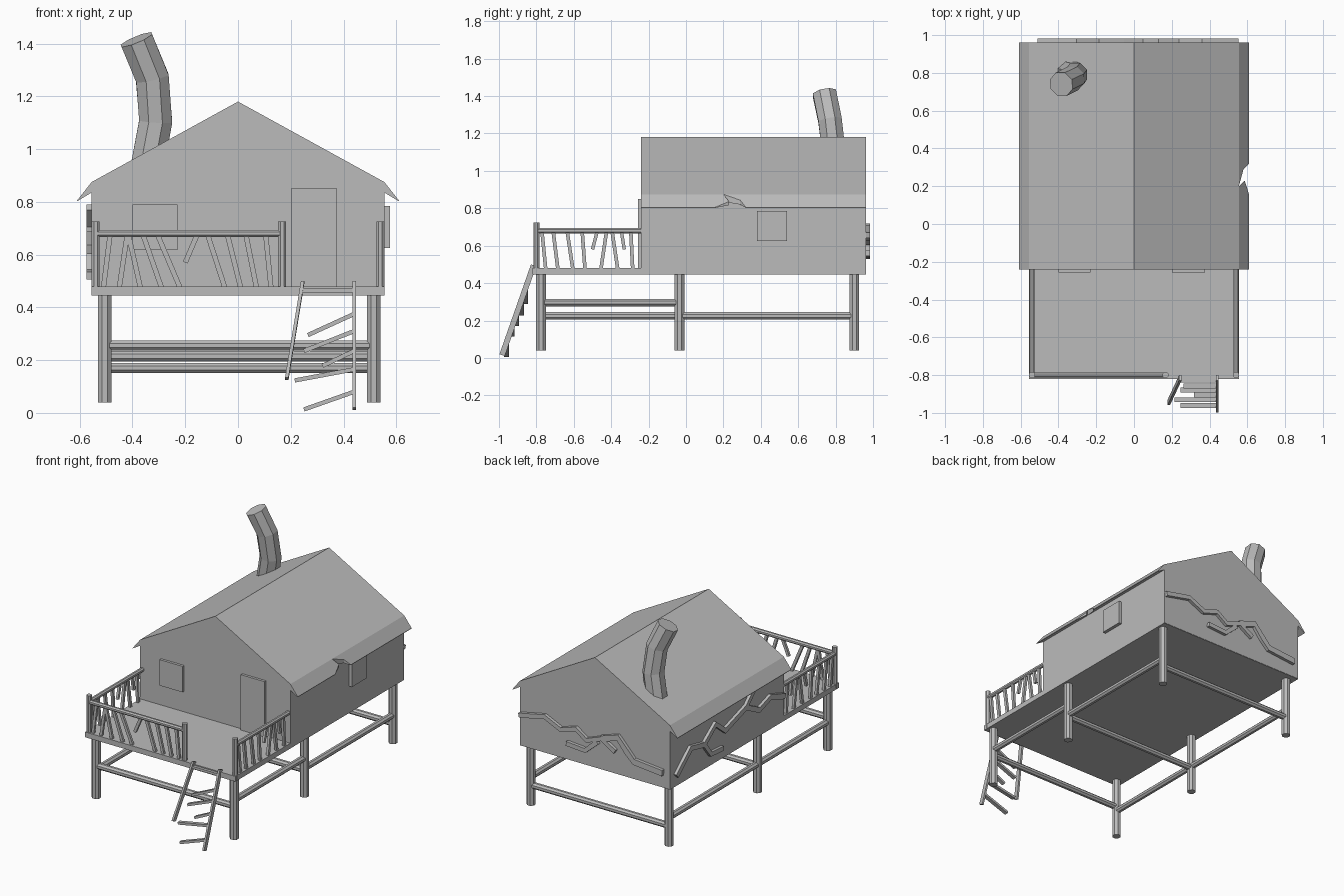
import bpy, bmesh, math
from mathutils import Vector

if "Cube" in bpy.data.objects:
    bpy.data.objects.remove(bpy.data.objects["Cube"])

GREY = bpy.data.materials.new("weathered grey")
GREY.diffuse_color = (0.5, 0.5, 0.5, 1)
GREY.use_nodes = True
GREY.node_tree.nodes["Principled BSDF"].inputs["Base Color"].default_value = GREY.diffuse_color


def finish(name, bm):
    bmesh.ops.recalc_face_normals(bm, faces=bm.faces)
    me = bpy.data.meshes.new(name)
    bm.to_mesh(me)
    bm.free()
    me.materials.append(GREY)
    ob = bpy.data.objects.new(name, me)
    bpy.context.collection.objects.link(ob)
    return ob


def loft(bm, rings):
    """Closed solid through a list of equal-length rings."""
    rs = [[bm.verts.new(p) for p in r] for r in rings]
    n = len(rs[0])
    for a, b in zip(rs, rs[1:]):
        for i in range(n):
            bm.faces.new((a[i], a[(i + 1) % n], b[(i + 1) % n], b[i]))
    bm.faces.new(rs[0][::-1])
    bm.faces.new(rs[-1])


def box(name, lo, hi):
    bm = bmesh.new()
    loft(bm, [[(lo[0], lo[1], z), (hi[0], lo[1], z), (hi[0], hi[1], z), (lo[0], hi[1], z)]
              for z in (lo[2], hi[2])])
    return finish(name, bm)


def tube(bm, path, r, n=8):
    path = [Vector(p) for p in path]
    rings = []
    for i, p in enumerate(path):
        t = (path[min(i + 1, len(path) - 1)] - path[max(i - 1, 0)]).normalized()
        ref = Vector((0, 1, 0)) if abs(t.y) < 0.9 else Vector((1, 0, 0))
        u = (ref - t * ref.dot(t)).normalized()
        v = t.cross(u)
        rings.append([p + r * (u * math.cos(a) + v * math.sin(a))
                      for a in (math.tau * (k + 0.5) / n for k in range(n))])
    loft(bm, rings)


def tubes(name, segments, r, n=8):
    bm = bmesh.new()
    for s in segments:
        tube(bm, s, r, n)
    return finish(name, bm)


def plank(bm, a, b, across, wide, deep):
    """Flat board from a to b; 'across' is the direction of its thickness."""
    a, b = Vector(a), Vector(b)
    d = Vector(across)
    w = (b - a).cross(d).normalized() * wide / 2
    d = d * deep / 2
    loft(bm, [[p - w - d, p + w - d, p + w + d, p - w + d] for p in (a, b)])


def ribbon(bm, pts, place, wide):
    """Jagged strip standing out of a wall; place maps (s, z, depth) to space."""
    P = [Vector(p) for p in pts]
    rings = []
    for i, p in enumerate(P):
        t = (P[min(i + 1, len(P) - 1)] - P[max(i - 1, 0)]).normalized()
        n = Vector((-t.y, t.x)) * wide / 2
        rings.append([place(*(p + n), -0.01), place(*(p + n), 0.018),
                      place(*(p - n), 0.018), place(*(p - n), -0.01)])
    loft(bm, rings)


# Floor platform and house body
box("deck_floor", (-0.555, -0.82, 0.445), (0.555, 0.96, 0.48))
section = [(-0.555, 0.447), (0.555, 0.447), (0.555, 0.875), (0, 1.18), (-0.555, 0.875)]
bm = bmesh.new()
loft(bm, [[(x, y, z) for x, z in section] for y in (-0.24, 0.962)])
finish("house_body", bm)


# Drooping eaves, the right one broken by a notch
def eave(name, side, outlines):
    bm = bmesh.new()
    for pts in outlines:
        loft(bm, [[(side * (0.555 + 0.055 * t), y, h - (h - 0.805) * t - e * t) for t, y in pts]
                  for h, e in ((0.875, 0), (0.835, 0.003))])
    finish(name, bm)


eave("left_eave", -1, [[(0, -0.24), (1, -0.24), (1, 0.962), (0, 0.962)]])
eave("right_eave", 1, [[(0, -0.24), (1, -0.24), (1, 0.155), (0.55, 0.23), (0, 0.2)],
                       [(0, 0.2), (0.45, 0.29), (1, 0.32), (1, 0.962), (0, 0.962)]])

# Door and window panels
box("door", (0.2, -0.257, 0.48), (0.375, -0.235, 0.85))
box("front_window", (-0.4, -0.257, 0.617), (-0.23, -0.235, 0.79))
box("right_window", (0.55, 0.38, 0.625), (0.577, 0.54, 0.785))

# Crooked chimney
tubes("chimney", [[(-0.35, 0.8, 0.9), (-0.312, 0.79, 1.105),
                   (-0.325, 0.77, 1.27), (-0.385, 0.74, 1.415)]], 0.068)

# Stilts and their braces
YS = (-0.775, -0.035, 0.9)
posts = [(x, y) for x in (-0.505, 0.515) for y in YS]
tubes("stilts", [[(x, y, 0.04), (x, y, 0.45)] for x, y in posts], 0.028)
braces = [[(-0.505, y, z), (0.515, y, z)] for y, z in zip(YS, (0.255, 0.215, 0.17))]
braces += [[(-0.505, YS[0], 0.225), (-0.505, YS[2], 0.225)],
           [(0.515, YS[0], 0.295), (0.515, YS[1], 0.295)],
           [(0.515, YS[1], 0.225), (0.515, YS[2], 0.225)]]
tubes("cross_braces", braces, 0.021)

# Railing posts and hand rails
tubes("railing_posts", [[(x, -0.8, 0.45), (x, -0.8, 0.725)] for x in (-0.54, 0.167, 0.54)], 0.017)
rails = [[(-0.54, -0.8, 0.68), (0.167, -0.8, 0.68)]]
rails += [[(x, -0.8, 0.68), (x, -0.24, 0.68)] for x in (-0.54, 0.54)]
tubes("hand_rails", rails, 0.015)

# Leaning balusters, a few of them snapped
bm = bmesh.new()
front = [(-0.51, -0.485), (-0.45, -0.42), (-0.37, -0.415), (-0.29, -0.36), (-0.22, -0.305),
         (-0.05, -0.115), (0.01, -0.04), (0.07, 0.03), (0.125, 0.105)]
for b, t in front:
    plank(bm, (b, -0.8, 0.475), (t, -0.8, 0.675), (0, 1, 0), 0.019, 0.016)
plank(bm, (-0.2, -0.8, 0.57), (-0.155, -0.8, 0.675), (0, 1, 0), 0.019, 0.016)
side_slats = [(-0.75, -0.77), (-0.685, -0.71), (-0.605, -0.635), (-0.54, -0.555),
              (-0.455, -0.425), (-0.365, -0.395), (-0.285, -0.295)]
for x in (-0.54, 0.54):
    for b, t in side_slats:
        plank(bm, (x, b, 0.475), (x, t, 0.675), (1, 0, 0), 0.019, 0.016)
    for b, t in ((-0.5, -0.475), (-0.33, -0.345)):
        plank(bm, (x, b, 0.58), (x, t, 0.675), (1, 0, 0), 0.018, 0.016)
finish("balusters", bm)


# Broken ladder
def ladder_y(z):
    return -0.82 - 0.165 * (0.48 - z) / 0.47


bm = bmesh.new()
for xt, xb, zb in ((0.245, 0.185, 0.13), (0.44, 0.44, 0.015)):
    plank(bm, (xt, ladder_y(0.495), 0.495), (xb, ladder_y(zb), zb), (1, 0, 0), 0.03, 0.013)
finish("ladder_sides", bm)
bm = bmesh.new()
rungs = [(0.465, 0.24, 0.465), (0.375, 0.265, 0.295), (0.31, 0.25, 0.235),
         (0.235, 0.32, 0.178), (0.165, 0.215, 0.123), (0.08, 0.25, 0.013)]
for za, xb, zb in rungs:
    y = ladder_y(za)
    plank(bm, (0.44, y, za), (xb, y, zb), (0, 1, 0), 0.016, 0.026)
finish("ladder_rungs", bm)

# Raised cracks on the back and left walls
bm = bmesh.new()


def on_back(s, z, d):
    return (s, 0.965 + d, z)


ribbon(bm, [(0.55, 0.655), (0.36, 0.695), (0.24, 0.64), (0.13, 0.675),
            (0.05, 0.62), (-0.06, 0.66), (-0.16, 0.6)], on_back, 0.03)
ribbon(bm, [(-0.06, 0.66), (-0.18, 0.70), (-0.25, 0.62), (-0.3, 0.57), (-0.51, 0.55)], on_back, 0.04)
ribbon(bm, [(-0.03, 0.63), (0.06, 0.55), (0.2, 0.56)], on_back, 0.03)
finish("back_cracks", bm)
bm = bmesh.new()


def on_left(s, z, d):
    return (-0.557 - d, s, z)


ribbon(bm, [(0.91, 0.52), (0.76, 0.65), (0.62, 0.62), (0.5, 0.71), (0.4, 0.63),
            (0.18, 0.7), (0.04, 0.63), (-0.08, 0.67), (-0.23, 0.62)], on_left, 0.036)
ribbon(bm, [(0.62, 0.62), (0.55, 0.53), (0.42, 0.52)], on_left, 0.03)
ribbon(bm, [(0.18, 0.7), (0.1, 0.78)], on_left, 0.03)
finish("left_cracks", bm)
